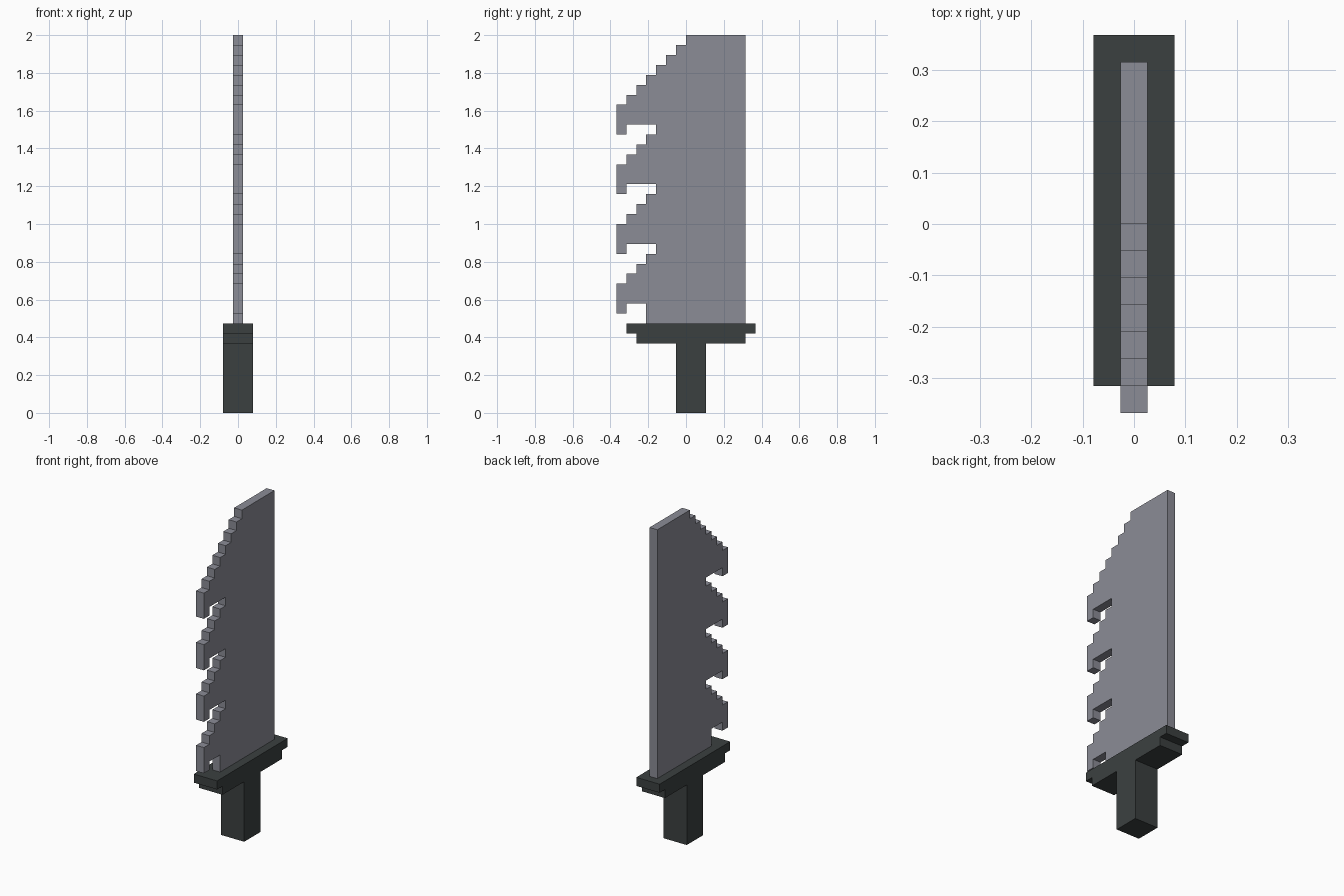
import bpy, bmesh

if "Cube" in bpy.data.objects:
    bpy.data.objects.remove(bpy.data.objects["Cube"])

U = 2 / 38  # one block step


def material(name, colour):
    m = bpy.data.materials.new(name)
    m.use_nodes = True
    m.diffuse_color = colour
    m.node_tree.nodes["Principled BSDF"].inputs["Base Color"].default_value = colour
    return m


def slab(name, outline, width, mat):
    """Extrude a (y, z) outline, in block steps, symmetrically along x."""
    bm = bmesh.new()
    face = bm.faces.new([bm.verts.new((-width / 2 * U, y * U, z * U)) for y, z in outline])
    side = bmesh.ops.extrude_face_region(bm, geom=[face])["geom"]
    moved = [v for v in side if isinstance(v, bmesh.types.BMVert)]
    bmesh.ops.translate(bm, verts=moved, vec=(width * U, 0, 0))
    bmesh.ops.recalc_face_normals(bm, faces=bm.faces)
    mesh = bpy.data.meshes.new(name)
    bm.to_mesh(mesh)
    bm.free()
    mesh.materials.append(mat)
    obj = bpy.data.objects.new(name, mesh)
    bpy.context.collection.objects.link(obj)
    return obj


steel = material("grey steel", (0.258, 0.262, 0.305, 1))
grip = material("dark grip", (0.044, 0.051, 0.051, 1))

# Handle and two-step guard as one profile
slab("handle_and_guard", [(-1, 0), (2, 0), (2, 7), (6, 7), (6, 8), (7, 8), (7, 9),
                          (-6, 9), (-6, 8), (-5, 8), (-5, 7), (-1, 7)], 3, grip)

# Blade: straight spine, four hooked teeth, stepped tip
edge = [(6, 9), (-4, 9)]
root = -4
for z in range(10, 29, 6):
    # slot and hook
    edge += [(root, z + 1), (-6, z + 1), (-6, z), (-7, z), (-7, z + 3)]
    # stair back towards the spine, running on to the tip after the last tooth
    steps = 4 if z < 28 else 7
    for i in range(steps):
        edge.append((-6 + i, z + 3 + i))
        if i < steps - 1:
            edge.append((-6 + i, z + 4 + i))
    root = -3
edge += [(0, 37), (0, 38), (6, 38)]
edge = [p for i, p in enumerate(edge) if p != edge[i - 1]]
slab("blade", edge, 1, steel)
